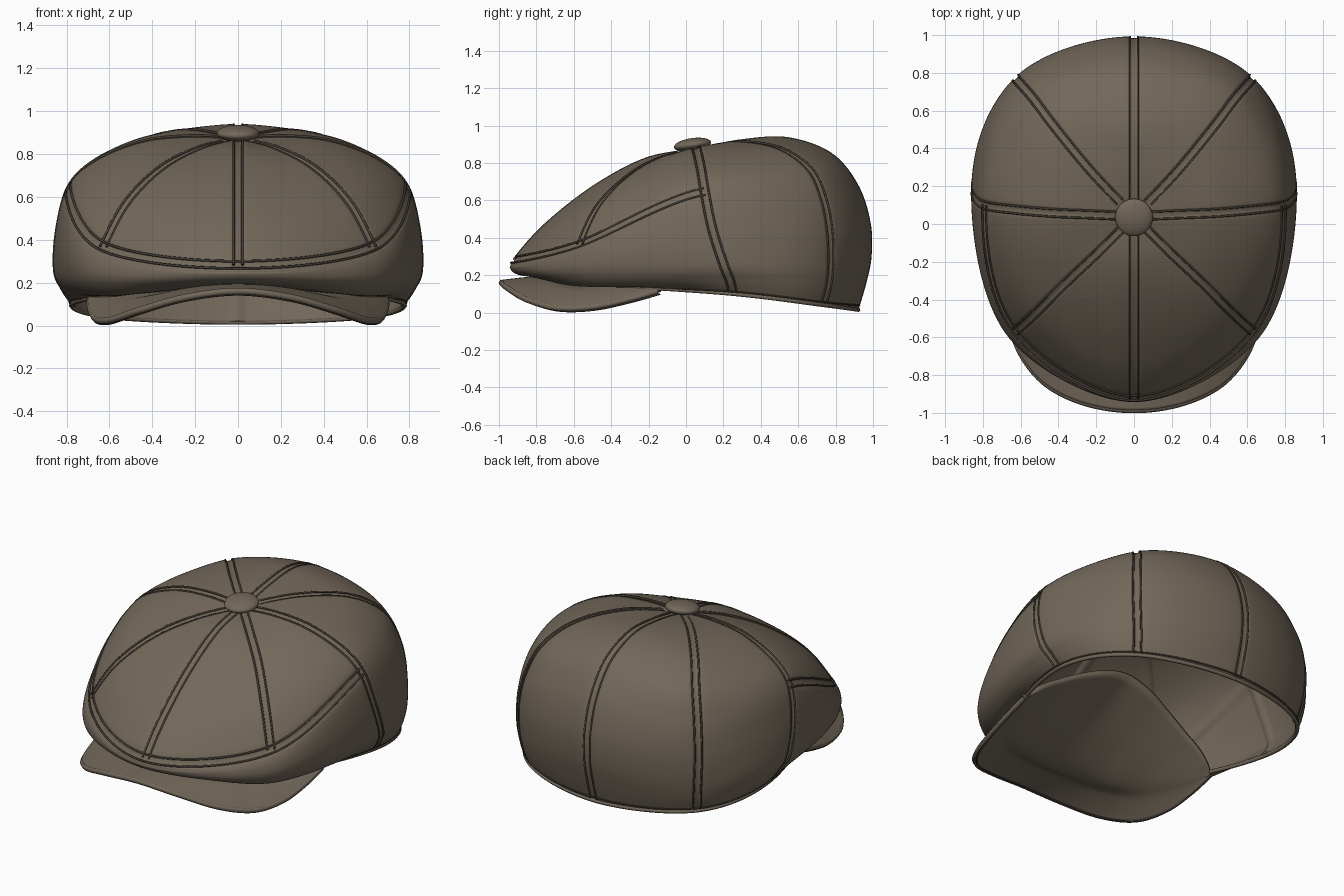
import bpy, math
from mathutils import Vector

cube = bpy.data.objects.get("Cube")
if cube:
    bpy.data.objects.remove(cube)


def material(name, rgb):
    m = bpy.data.materials.new(name)
    m.use_nodes = True
    m.diffuse_color = (*rgb, 1)
    bsdf = m.node_tree.nodes["Principled BSDF"]
    bsdf.inputs["Base Color"].default_value = (*rgb, 1)
    bsdf.inputs["Roughness"].default_value = 0.8
    return m


cloth = material("brown cloth", (0.17, 0.137, 0.102))
thread = material("dark brown thread", (0.06, 0.048, 0.036))


def spline(pts, s, loop=False):
    """Smooth curve through pts; s counts from point to point."""
    n = len(pts)
    i = math.floor(s) if loop else min(int(s), n - 2)
    f = s - i
    get = (lambda k: pts[k % n]) if loop else (lambda k: pts[max(0, min(n - 1, k))])
    a, b, c, d = (get(i + k) for k in (-1, 0, 1, 2))
    return b + 0.5 * f * (c - a + f * (2 * a - 5 * b + 4 * c - d + f * (3 * (b - c) + d - a)))


def vectors(rows):
    return [Vector(r) for r in rows]


# Seam lines of the crown, each from the button down to the rim
top = (0, .04, .875)
front = vectors([top, (0, -.22, .825), (0, -.5, .675), (0, -.76, .47), (0, -.925, .285),
                 (0, -.94, .235), (0, -.89, .2), (0, -.77, .19), (0, -.62, .18)])
front_corner = vectors([top, (.18, -.14, .83), (.36, -.31, .735), (.52, -.47, .575), (.63, -.57, .37),
                        (.665, -.595, .28), (.655, -.59, .2), (.6, -.54, .14), (.52, -.44, .15)])
side = vectors([top, (.22, .05, .885), (.45, .06, .86), (.67, .08, .77), (.795, .1, .65),
                (.85, .14, .45), (.86, .2, .26), (.825, .235, .17), (.775, .25, .1)])
back_corner = vectors([top, (.22, .27, .915), (.41, .5, .88), (.535, .665, .765), (.6, .74, .6),
                       (.628, .772, .42), (.626, .776, .25), (.612, .762, .13), (.595, .735, .04)])
back = vectors([top, (0, .3, .925), (0, .55, .935), (0, .78, .85), (0, .92, .68),
                (0, .985, .48), (0, .99, .3), (0, .96, .15), (0, .92, .015)])
half = [front, front_corner, side, back_corner, back]
BROW, RIM = 4, 8


def flip(p):
    return Vector((-p.x, p.y, p.z))


def ring(t):
    pts = [spline(line, t) for line in half]
    return pts + [flip(p) for p in pts[3:0:-1]]


def crown_point(u, t):
    return spline(ring(t), u, True)


def crown_normal(u, t, e=0.02):
    t = min(t, RIM - e)
    du = crown_point(u + e, t) - crown_point(u - e, t)
    dt = crown_point(u, t + e) - crown_point(u, t - e)
    return dt.cross(du).normalized()


def add_mesh(name, verts, faces, mat):
    me = bpy.data.meshes.new(name)
    me.from_pydata(verts, [], faces)
    me.materials.append(mat)
    me.shade_smooth()
    ob = bpy.data.objects.new(name, me)
    bpy.context.collection.objects.link(ob)
    return ob


def solidify(ob, thickness, offset):
    mod = ob.modifiers.new("Thickness", "SOLIDIFY")
    mod.thickness, mod.offset = thickness, offset


def add_tube(name, pts, radius, mat, closed=False):
    cu = bpy.data.curves.new(name, "CURVE")
    cu.dimensions = "3D"
    cu.bevel_depth, cu.bevel_resolution, cu.use_fill_caps = radius, 1, True
    sp = cu.splines.new("POLY")
    sp.points.add(len(pts) - 1)
    for q, p in zip(sp.points, pts):
        q.co = (*p, 1)
    sp.use_cyclic_u = closed
    sp.use_smooth = True
    cu.materials.append(mat)
    ob = bpy.data.objects.new(name, cu)
    bpy.context.collection.objects.link(ob)


# Crown, with a shallow channel pressed along every seam
COLS, ROWS = 384, 80
grid = []
for r in range(1, ROWS + 1):
    pts = ring(RIM * r / ROWS)
    grid.append([spline(pts, 8 * c / COLS, True) for c in range(COLS)])


def channel(d):
    return 0.01 * math.exp(-(d / 0.022) ** 4)


verts = []
for r in range(ROWS):
    t = RIM * (r + 1) / ROWS
    for c in range(COLS):
        u = 8 * c / COLS
        seam = round(u) % 8
        du = grid[r][(c + 1) % COLS] - grid[r][c - 1]
        lo, hi = max(r - 1, 0), min(r + 1, ROWS - 1)
        dt = grid[hi][c] - grid[lo][c]
        depth = 0
        if t < BROW or 2 <= seam <= 6:
            depth = channel(abs(u - round(u)) * du.length * COLS / 16)
        if u <= 2 or u >= 6:
            depth = max(depth, channel(abs(t - BROW) * dt.length / (hi - lo) * ROWS / RIM))
        verts.append(grid[r][c] - dt.cross(du).normalized() * depth)
faces = [(r * COLS + c, (r + 1) * COLS + c, (r + 1) * COLS + (c + 1) % COLS, r * COLS + (c + 1) % COLS)
         for r in range(ROWS - 1) for c in range(COLS)]
verts.append(Vector(top))
faces += [(len(verts) - 1, c, (c + 1) % COLS) for c in range(COLS)]
solidify(add_mesh("crown", verts, faces, cloth), 0.012, -1)


# Paired rows of stitching beside each seam
def stitch(name, path):
    pts = [crown_point(*p) for p in path]
    for tag, sign in (("a", -1), ("b", 1)):
        out = []
        for i, (u, t) in enumerate(path):
            n = crown_normal(u, t)
            along = pts[min(i + 1, len(pts) - 1)] - pts[max(i - 1, 0)]
            out.append(pts[i] + sign * 0.021 * n.cross(along).normalized() - n * 0.003)
        add_tube(f"{name}_{tag}", out, 0.006, thread)


for k in range(8):
    end = RIM if 2 <= k <= 6 else BROW
    steps = 7 * end
    stitch(f"seam_stitch_{k + 1}", [(k, 0.4 + (end - 0.4) * i / steps) for i in range(steps + 1)])
stitch("brow_stitch", [(-2 + 4 * i / 80, BROW) for i in range(81)])

# Rim binding with a thread line above it
add_tube("rim_binding", [crown_point(8 * i / 120, RIM) for i in range(120)], 0.012, cloth, True)
add_tube("rim_stitch", [crown_point(1.6 + 4.8 * i / 80, 7.75) for i in range(81)], 0.005, thread)


# Peak: a curved sheet from its outer edge to the rim, running on inside as an arched lining
def mirrored(rows):
    pts = vectors(rows)
    return [flip(p) for p in pts[:0:-1]] + pts


outer = mirrored([(0, -.985, .165), (.25, -.95, .135), (.46, -.85, .075), (.595, -.69, .03),
                  (.66, -.5, .035), (.685, -.31, .075), (.69, -.15, .12)])
inner = mirrored([(0, -.6, .18), (.2, -.58, .175), (.36, -.52, .16), (.48, -.44, .15),
                  (.57, -.33, .14), (.64, -.23, .13), (.69, -.145, .124)])
arch = mirrored([(0, -.05, .48), (.17, -.055, .44), (.32, -.08, .375), (.46, -.095, .295),
                 (.57, -.1, .225), (.64, -.115, .17), (.69, -.14, .128)])
N, M = 96, 24
verts, edge = [], []
for i in range(N + 1):
    s = 12 * i / N
    a, b, c = (spline(line, s) for line in (outer, inner, arch))
    middle = a.lerp(b, 0.5) + Vector((0, 0, 0.012 * math.sin(math.pi * i / N)))
    section = [p - Vector((0, 0, 0.005)) for p in (a, middle, b, c)]
    edge.append(section[0])
    verts += [spline(section, 3 * j / M) for j in range(M + 1)]
faces = [(i * (M + 1) + j, i * (M + 1) + j + 1, (i + 1) * (M + 1) + j + 1, (i + 1) * (M + 1) + j)
         for i in range(N) for j in range(M)]
solidify(add_mesh("peak_and_lining", verts, faces, cloth), 0.03, 0)
add_tube("peak_edge", edge, 0.017, cloth)
add_tube("peak_stitch", [p + Vector((0, 0.012, -0.016)) for p in edge], 0.005, thread)

# Covered button
bpy.ops.mesh.primitive_uv_sphere_add(segments=40, ring_count=20, radius=1, location=(0, .035, .897))
button = bpy.context.object
button.name = "button"
button.scale = (.1, .1, .036)
button.rotation_euler.x = 0.14
button.data.materials.append(cloth)
bpy.ops.object.shade_smooth()
